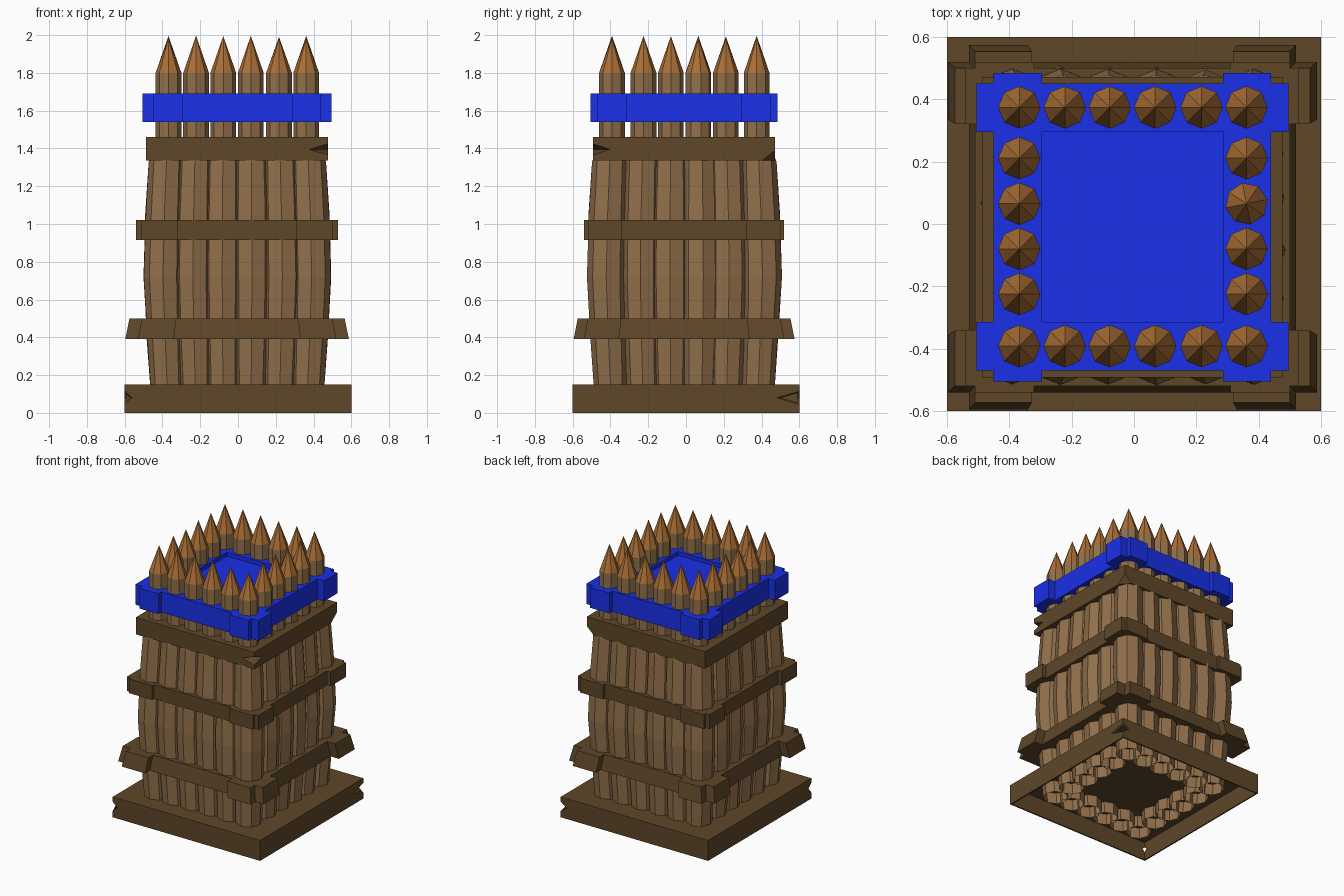
import bpy, bmesh, math, random
from mathutils import Vector

if "Cube" in bpy.data.objects:
    bpy.data.objects.remove(bpy.data.objects["Cube"])

random.seed(4)
CX, CY = -0.005, -0.01  # slight offset of the upper frames


def material(name, rgb):
    m = bpy.data.materials.new(name)
    m.diffuse_color = (*rgb, 1)
    m.use_nodes = True
    m.node_tree.nodes["Principled BSDF"].inputs["Base Color"].default_value = m.diffuse_color
    return m


LOG = material("log brown", (0.285, 0.162, 0.070))
TIP = material("cut wood orange", (0.41, 0.16, 0.036))
DARK = material("dark timber", (0.112, 0.063, 0.022))
BLUE = material("blue", (0.010, 0.030, 0.82))


def finish(bm, name, *mats):
    me = bpy.data.meshes.new(name)
    bm.to_mesh(me)
    bm.free()
    for m in mats:
        me.materials.append(m)
    ob = bpy.data.objects.new(name, me)
    bpy.context.collection.objects.link(ob)
    return ob


def box(bm, x0, x1, y0, y1, z0, z1, taper=1.0):
    """Box whose top is scaled towards the tower axis by taper."""
    vs = bmesh.ops.create_cube(bm, size=1)["verts"]
    for v in vs:
        t = taper if v.co.z > 0 else 1.0
        v.co = Vector(((x1 if v.co.x > 0 else x0) * t,
                       (y1 if v.co.y > 0 else y0) * t,
                       z1 if v.co.z > 0 else z0))


def slab(name, mat, x0, x1, y0, y1, z0, z1):
    bm = bmesh.new()
    box(bm, x0, x1, y0, y1, z0, z1)
    return finish(bm, name, mat)


def cut(target, cutter):
    cutter.hide_render = True
    cutter.hide_viewport = True
    mod = target.modifiers.new("cut", "BOOLEAN")
    mod.operation = "DIFFERENCE"
    mod.solver = "EXACT"
    mod.object = cutter


def chip(target, x, y, z, size, height):
    """Cut a wedge-shaped chip out of a timber corner."""
    bm = bmesh.new()
    bmesh.ops.create_uvsphere(bm, u_segments=4, v_segments=2, radius=1)
    for v in bm.verts:
        v.co = Vector((x + v.co.x * size[0], y + v.co.y * size[1], z + v.co.z * height))
    bmesh.ops.recalc_face_normals(bm, faces=bm.faces)
    cut(target, finish(bm, "chip_cutter", DARK))


def frame(name, mat, z0, z1, outer, inner, bump, start, taper=1.0):
    """Square frame of four beams with thicker corner brackets."""
    bm = bmesh.new()
    ox, oy = outer
    ix, iy = inner
    for s in (-1, 1):
        box(bm, -ox, ox, *sorted((s * iy, s * oy)), z0, z1, taper)
        box(bm, *sorted((s * ix, s * ox)), -iy, iy, z0, z1, taper)
        for t in (-1, 1):
            box(bm, *sorted((s * ix, s * bump[0])),
                *sorted((t * start[1], t * oy)), z0, z1, taper)
            box(bm, *sorted((s * start[0], s * ox)),
                *sorted((t * iy, t * bump[1])), z0, z1, taper)
    bmesh.ops.translate(bm, verts=bm.verts, vec=(CX, CY, 0))
    return finish(bm, name, mat)


# Sharpened logs: (height, spread from the axis, radius), hollow at the foot
RINGS = [(0.05, 1.01, 0.086), (0.4, 1.05, 0.096), (0.72, 1.08, 0.101),
         (1.05, 1.06, 0.099), (1.33, 1.03, 0.094), (1.42, 1.0, 0.068),
         (1.80, 1.0, 0.068)]


def log(name, x, y):
    bm = bmesh.new()
    turn = random.choice((0, 0, 0, 0.2))
    loops = []
    for z, spread, r in RINGS:
        if 0.1 < z < 1.3:
            r += random.uniform(-0.004, 0.003)
        cx, cy = CX + x * spread, CY + y * spread
        loops.append([bm.verts.new((cx + r * math.cos(turn + k * math.pi / 4),
                                    cy + r * math.sin(turn + k * math.pi / 4), z))
                      for k in range(8)])
    tip = bm.verts.new((CX + x, CY + y, 1.99 + random.uniform(-0.008, 0.01)))
    for a, b in zip(loops, loops[1:]):
        for k in range(8):
            bm.faces.new((a[k - 1], a[k], b[k], b[k - 1]))
    for k in range(8):
        bm.faces.new((loops[-1][k - 1], loops[-1][k], tip)).material_index = 1
    finish(bm, name, LOG, TIP)


COLS = [-0.363, -0.217, -0.073, 0.073, 0.222, 0.366]
for i, x in enumerate(COLS):
    for side, y in (("front", -0.382), ("back", 0.384)):
        log(f"{side}_log_{i + 1}", x, y)
for i, y in enumerate((-0.215, -0.07, 0.075, 0.221)):
    for side, x in (("left", -0.363), ("right", 0.366)):
        log(f"{side}_log_{i + 1}", x, y)

# Base: shallow tray open at the bottom, with chipped corners
base = slab("base", DARK, -0.6, 0.6, -0.6, 0.6, 0, 0.15)
cut(base, slab("base_hollow_cutter", DARK, -0.59, 0.59, -0.59, 0.59, -0.1, 0.135))
for x, y, s in ((-0.6, -0.6, (0.04, 0.04)), (0.6, 0.6, (0.05, 0.12))):
    bm = bmesh.new()
chip(base, -0.6, -0.6, 0.08, (0.04, 0.04), 0.035)
chip(base, 0.6, 0.6, 0.08, (0.05, 0.12), 0.035)

# Dark timber bands around the logs
frame("lower_band", DARK, 0.39, 0.50, (0.525, 0.53), (0.40, 0.40),
      (0.592, 0.585), (0.335, 0.345), 0.962)
frame("middle_band", DARK, 0.915, 1.02, (0.505, 0.51), (0.40, 0.40),
      (0.535, 0.53), (0.315, 0.33))
band = slab("upper_band", DARK, -0.487, 0.477, -0.492, 0.472, 1.335, 1.46)
chip(band, 0.477, -0.492, 1.395, (0.1, 0.09), 0.03)
chip(band, 0.477, 0.472, 1.335, (0.06, 0.07), 0.055)

# Blue parapet ring and fighting floor
frame("blue_parapet", BLUE, 1.54, 1.69, (0.445, 0.46), (0.29, 0.305),
      (0.50, 0.495), (0.29, 0.305))
slab("blue_floor", BLUE, CX - 0.29, CX + 0.29, CY - 0.305, CY + 0.305, 1.58, 1.662)
